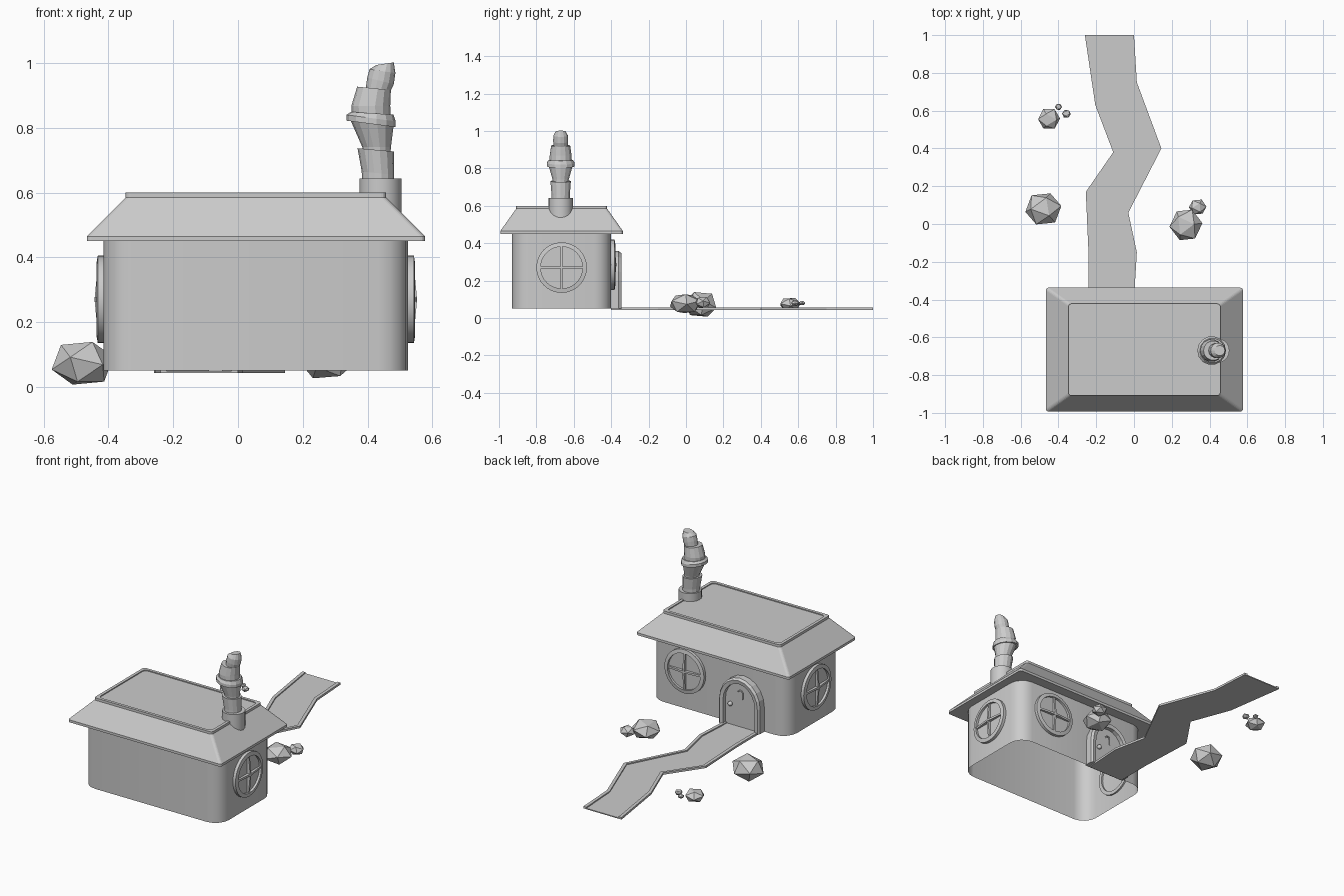
import bpy, bmesh, math
from mathutils import Matrix, Vector, Euler

if "Cube" in bpy.data.objects:
    bpy.data.objects.remove(bpy.data.objects["Cube"])

CX, CY = 0.055, -0.665      # house centre


def finish(bm, name, smooth=None, M=None):
    bmesh.ops.recalc_face_normals(bm, faces=bm.faces)
    me = bpy.data.meshes.new(name)
    bm.to_mesh(me)
    bm.free()
    if M:
        me.transform(M)
    ob = bpy.data.objects.new(name, me)
    bpy.context.collection.objects.link(ob)
    if smooth:
        bpy.ops.object.select_all(action='DESELECT')
        ob.select_set(True)
        bpy.context.view_layer.objects.active = ob
        bpy.ops.object.shade_smooth_by_angle(angle=math.radians(smooth))
    return ob


def loft(name, rings, caps=(False, False), loop=False, smooth=None, M=None):
    """Bridge equal-length closed rings into a surface."""
    bm = bmesh.new()
    vs = [[bm.verts.new(p) for p in r] for r in rings]
    pairs = list(zip(vs, vs[1:])) + ([(vs[-1], vs[0])] if loop else [])
    n = len(vs[0])
    for a, b in pairs:
        for i in range(n):
            j = (i + 1) % n
            bm.faces.new((a[i], a[j], b[j], b[i]))
    if caps[0]:
        bm.faces.new(vs[0])
    if caps[1]:
        bm.faces.new(vs[-1])
    return finish(bm, name, smooth, M)


def round_rect(hx, hy, r, z, cx=CX, cy=CY, seg=4):
    pts = []
    for q, (sx, sy) in enumerate([(1, 1), (-1, 1), (-1, -1), (1, -1)]):
        for k in range(seg + 1):
            a = math.pi / 2 * (q + k / seg)
            pts.append((cx + sx * (hx - r) + r * math.cos(a),
                        cy + sy * (hy - r) + r * math.sin(a), z))
    return pts


def circle(r, z, n=32, cx=0, cy=0, tilt=0):
    return [(cx + r * math.cos(a), cy + r * math.sin(a), z + tilt * math.cos(a))
            for a in (2 * math.pi * i / n for i in range(n))]


# Walls, open underneath
loft("walls", [round_rect(0.47, 0.265, 0.09, z) for z in (0.05, 0.455)], smooth=35)

# Hipped roof with soffit, top rim and sunken flat
loft("roof", [round_rect(0.465, 0.26, 0.085, 0.45),
              round_rect(0.522, 0.328, 0.015, 0.45),
              round_rect(0.522, 0.328, 0.015, 0.465),
              round_rect(0.402, 0.243, 0.015, 0.585),
              round_rect(0.402, 0.243, 0.015, 0.6),
              round_rect(0.384, 0.225, 0.025, 0.6),
              round_rect(0.384, 0.225, 0.025, 0.594)], caps=(False, True))


# Round windows with crossed, outward bowed bars
def window(name, loc, ang):
    M = (Matrix.Translation(loc) @ Matrix.Rotation(math.radians(ang), 4, 'Z')
         @ Matrix.Rotation(math.pi / 2, 4, 'X'))
    loft(name + "_frame", [circle(0.135, -0.01), circle(0.135, 0.018),
                           circle(0.112, 0.022), circle(0.112, -0.01)],
         loop=True, smooth=30, M=M)
    bm = bmesh.new()
    bm.faces.new([bm.verts.new(p) for p in circle(0.113, 0.008)])
    finish(bm, name + "_pane", M=M)
    h = 0.006
    for k, part in enumerate(("_bar_upright", "_bar_level")):
        secs = [[(-h, t, 0), (h, t, 0), (h, t, d), (-h, t, d)]
                for t, d in ((-0.115, 0.017), (0, 0.028), (0.115, 0.017))]
        loft(name + part, secs, caps=(True, True),
             M=M @ Matrix.Rotation(k * math.pi / 2, 4, 'Z'))


window("right_window", (0.525, CY, 0.27), 90)
window("left_window", (-0.415, CY, 0.27), -90)
window("door_side_window", (0.28, -0.40, 0.285), 180)


# Arched door and surround
DX = -0.115


def arch(w, top, y, spring=0.2, n=10):
    pts = [(DX + w, y, 0.05)]
    for i in range(n + 1):
        a = math.pi * i / n
        pts.append((DX + w * math.cos(a), y, spring + (top - spring) * math.sin(a)))
    return pts + [(DX - w, y, 0.05)]


loft("door_frame", [arch(0.14, 0.358, -0.41), arch(0.14, 0.358, -0.36),
                    arch(0.13, 0.348, -0.346), arch(0.108, 0.325, -0.35),
                    arch(0.108, 0.325, -0.41)], loop=True)
loft("door", [arch(0.109, 0.326, -0.41), arch(0.109, 0.326, -0.375)], caps=(True, True))

bm = bmesh.new()
bmesh.ops.create_uvsphere(bm, u_segments=12, v_segments=8, radius=0.014)
finish(bm, "door_knob", 60, Matrix.Translation((DX + 0.07, -0.366, 0.18)))

# Small hooked knocker on the door
cu = bpy.data.curves.new("door_knocker", 'CURVE')
cu.dimensions = '3D'
cu.bevel_depth = 0.004
cu.bevel_resolution = 1
sp = cu.splines.new('POLY')
hook = [(0.02, 0.265), (0.01, 0.275), (-0.005, 0.275), (-0.012, 0.262), (-0.012, 0.225)]
sp.points.add(len(hook) - 1)
for p, (x, z) in zip(sp.points, hook):
    p.co = (DX + x, -0.372, z, 1)
bpy.context.collection.objects.link(bpy.data.objects.new("door_knocker", cu))

# Crooked chimney: stacked stages of (centre x, z, radius, tilt)
stages = [
    [(0.44, 0.50, 0.065, 0), (0.44, 0.643, 0.065, 0)],
    [(0.433, 0.62, 0.05, 0), (0.432, 0.66, 0.05, -0.005), (0.425, 0.732, 0.056, -0.005)],
    [(0.43, 0.70, 0.04, 0), (0.428, 0.74, 0.044, 0), (0.415, 0.815, 0.066, -0.005)],
    [(0.411, 0.812, 0.076, -0.01), (0.411, 0.83, 0.076, -0.01), (0.414, 0.845, 0.066, -0.004)],
    [(0.411, 0.84, 0.06, 0), (0.41, 0.868, 0.06, 0), (0.42, 0.922, 0.052, -0.005)],
    [(0.428, 0.90, 0.037, 0), (0.44, 0.945, 0.041, -0.01), (0.446, 0.975, 0.04, -0.006),
     (0.454, 0.998, 0.027, 0.004)],
]
for i, st in enumerate(stages):
    loft("chimney_stage_%d" % (i + 1),
         [circle(r, z, 20 if i == 0 else 14, x, -0.67, t) for x, z, r, t in st],
         caps=(True, True), smooth=30 if i == 0 else None)

# Winding path with raised kerbs
left = [(-0.24, -0.40), (-0.24, -0.17), (-0.255, 0.17), (-0.11, 0.38), (-0.205, 0.63), (-0.26, 1.0)]
right = [(0.0, -0.40), (0.015, -0.15), (-0.03, 0.06), (0.145, 0.40), (0.015, 0.75), (0.0, 1.0)]
rows = []
for (lx, ly), (rx, ry) in zip(left, right):
    k = 0.02
    rows.append([(lx, ly, 0.043), (rx, ry, 0.043), (rx, ry, 0.056), (rx - k, ry, 0.056),
                 (rx - k, ry, 0.049), (lx + k, ly, 0.049), (lx + k, ly, 0.056), (lx, ly, 0.056)])
loft("path", rows, caps=(True, True))

# Low-poly bushes: centre, radii
bushes = [((-0.48, 0.08, 0.073), (0.1, 0.092, 0.076)),
          ((0.275, -0.005, 0.077), (0.088, 0.09, 0.058)),
          ((0.337, 0.09, 0.083), (0.048, 0.044, 0.034)),
          ((-0.45, 0.557, 0.075), (0.06, 0.061, 0.038)),
          ((-0.40, 0.62, 0.08), (0.019, 0.018, 0.013)),
          ((-0.358, 0.583, 0.08), (0.024, 0.023, 0.017))]
for i, (c, s) in enumerate(bushes):
    bm = bmesh.new()
    bmesh.ops.create_icosphere(bm, subdivisions=1, radius=1)
    M = (Matrix.Translation(c) @ Matrix.Diagonal((*s, 1))
         @ Euler((0.5, 0.15, 0.4 + i)).to_matrix().to_4x4())
    finish(bm, "bush_%d" % (i + 1), M=M)
